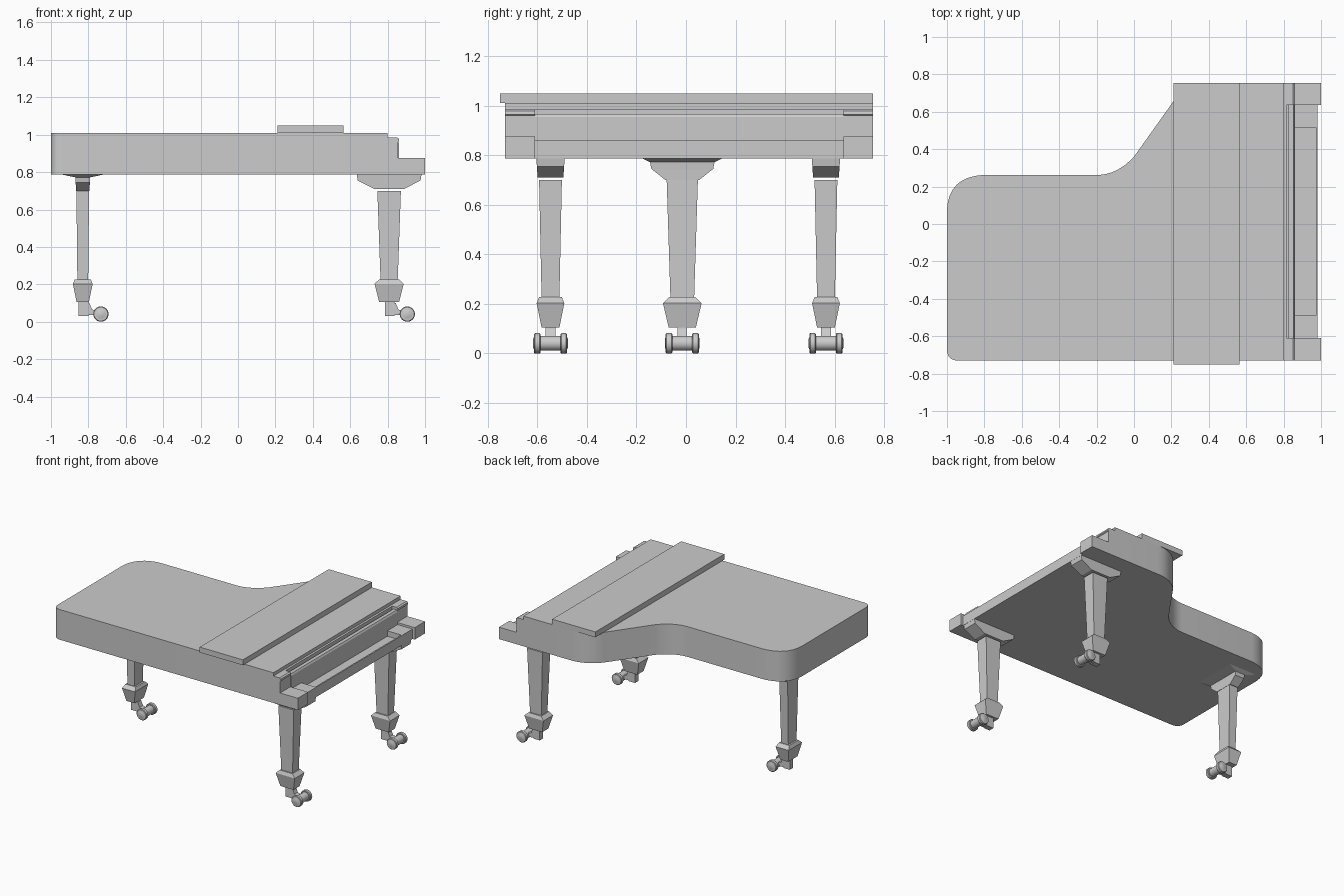
import bpy, bmesh, math
from mathutils import Vector

if "Cube" in bpy.data.objects:
    bpy.data.objects.remove(bpy.data.objects["Cube"])


def finish(name, bm, smooth=False):
    bmesh.ops.recalc_face_normals(bm, faces=bm.faces)
    me = bpy.data.meshes.new(name)
    bm.to_mesh(me)
    bm.free()
    ob = bpy.data.objects.new(name, me)
    bpy.context.collection.objects.link(ob)
    if smooth:
        bpy.ops.object.select_all(action='DESELECT')
        ob.select_set(True)
        bpy.context.view_layer.objects.active = ob
        bpy.ops.object.shade_smooth_by_angle(angle=math.radians(30))
    return ob


def prism(name, pts, vec, smooth=False):
    """Extrude a closed 3D outline along vec."""
    bm = bmesh.new()
    f = bm.faces.new([bm.verts.new(p) for p in pts])
    r = bmesh.ops.extrude_face_region(bm, geom=[f])
    bmesh.ops.translate(bm, vec=vec, verts=[v for v in r['geom'] if isinstance(v, bmesh.types.BMVert)])
    return finish(name, bm, smooth)


def box(name, x, y, z):
    return prism(name, [(x[0], y[0], z[0]), (x[1], y[0], z[0]), (x[1], y[1], z[0]), (x[0], y[1], z[0])],
                 (0, 0, z[1] - z[0]))


def side_profile(name, pts, y0, y1):
    return prism(name, [(x, y0, z) for x, z in pts], (0, y1 - y0, 0))


def bez(a, b, c, n=8):
    """Quadratic curve from a to c pulled towards b."""
    a, b, c = Vector(a), Vector(b), Vector(c)
    return [tuple(a * (1 - t) ** 2 + b * 2 * t * (1 - t) + c * t * t) for t in (i / n for i in range(n + 1))]


def loft(name, rows, cx, cy, turn=False):
    """Stack rectangles given as (z, half length, half width)."""
    bm = bmesh.new()
    rings = []
    for z, a, b in rows:
        if turn:
            a, b = b, a
        rings.append([bm.verts.new((cx + sx * a, cy + sy * b, z)) for sx, sy in ((-1, -1), (1, -1), (1, 1), (-1, 1))])
    for r, s in zip(rings, rings[1:]):
        for i in range(4):
            bm.faces.new((r[i], r[(i + 1) % 4], s[(i + 1) % 4], s[i]))
    bm.faces.new(rings[0])
    bm.faces.new(rings[-1])
    return finish(name, bm)


def lathe_y(name, prof, cx, cy, cz, n=24):
    """Turned part around an axis along y; prof is (y, radius)."""
    bm = bmesh.new()
    rings = [[bm.verts.new((cx + r * math.cos(2 * math.pi * i / n), cy + y, cz + r * math.sin(2 * math.pi * i / n)))
              for i in range(n)] for y, r in prof]
    for r, s in zip(rings, rings[1:]):
        for i in range(n):
            bm.faces.new((r[i], r[(i + 1) % n], s[(i + 1) % n], s[i]))
    bm.faces.new(rings[0])
    bm.faces.new(rings[-1])
    return finish(name, bm, True)


# Curved case
outline = [(0.80, -0.73)]
outline += bez((-0.94, -0.73), (-1, -0.73), (-1, -0.67), 6)
outline += bez((-1, 0.08), (-0.99, 0.25), (-0.81, 0.262))
outline += bez((-0.20, 0.262), (-0.09, 0.262), (0.0, 0.36))
outline += bez((0.21, 0.655), (0.29, 0.755), (0.42, 0.755))
outline += [(0.80, 0.755)]
prism("case", [(x, y, 0.787) for x, y in outline], (0, 0, 0.223), True)

# Folded front lid
box("folded_lid", (0.212, 0.565), (-0.75, 0.755), (1.01, 1.05))

# Arms at either end of the keyboard
arm = [(0.80, 0.787), (1, 0.787), (1, 0.875), (0.855, 0.875), (0.855, 0.96), (0.862, 0.965), (0.86, 0.978),
       (0.85, 0.985), (0.80, 0.985)]
for side, y0, y1 in (("left", -0.73, -0.61), ("right", 0.635, 0.755)):
    side_profile(side + "_arm", arm, y0, y1)

# Keyboard bed, fallboard and key slip
box("key_bed", (0.80, 0.982), (-0.61, 0.635), (0.787, 0.82))
box("key_slip", (0.972, 0.982), (-0.61, 0.635), (0.82, 0.86))
for side, y0, y1 in (("left", -0.61, -0.49), ("right", 0.515, 0.635)):
    box(side + "_key_block", (0.80, 0.972), (y0, y1), (0.82, 0.86))
box("lid_front_rail", (0.80, 0.816), (-0.61, 0.635), (0.82, 0.985))
side_profile("fallboard", [(0.826, 0.82), (0.86, 0.82), (0.86, 0.955), (0.853, 0.967), (0.826, 0.967)], -0.61, 0.635)
box("fallboard_groove", (0.816, 0.826), (-0.61, 0.635), (0.82, 0.93))

# Legs with brackets, feet and casters
shaft = [(0.70, 0.063, 0.046), (0.227, 0.046, 0.036), (0.227, 0.052, 0.046), (0.203, 0.078, 0.056),
         (0.105, 0.053, 0.036)]
front_top = [(0.787, 0.173, 0.057), (0.755, 0.168, 0.055), (0.71, 0.08, 0.052)]
back_top = [(0.787, 0.16, 0.112), (0.772, 0.13, 0.04), (0.745, 0.125, 0.038), (0.70, 0.068, 0.036)]
back_shaft = [(0.70, 0.063, 0.034), (0.227, 0.048, 0.029), (0.227, 0.054, 0.042), (0.203, 0.078, 0.053),
              (0.105, 0.055, 0.033)]
wheel = [(-0.07, 0.018), (-0.067, 0.024), (-0.067, 0.037), (-0.063, 0.041), (-0.044, 0.041), (-0.040, 0.037),
         (-0.040, 0.03)]
wheel += [(-y, r) for y, r in reversed(wheel)]
for name, cx, cy, back in (("front_left_leg", 0.808, -0.547, False), ("front_right_leg", 0.808, 0.565, False),
                           ("back_leg", -0.83, -0.015, True)):
    loft(name + "_bracket", back_top if back else front_top, cx, cy, back)
    loft(name, back_shaft if back else shaft, cx, cy, back)
    box(name + "_caster_post", (cx - 0.022, cx + 0.03), (cy - 0.02, cy + 0.02), (0.03, 0.105))
    side_profile(name + "_caster_fork", [(cx + 0.03, 0.035), (cx + 0.09, 0.035), (cx + 0.09, 0.055),
                                         (cx + 0.05, 0.065), (cx + 0.035, 0.10), (cx + 0.03, 0.10)],
                 cy - 0.02, cy + 0.02)
    lathe_y(name + "_caster_wheels", wheel, cx + 0.097, cy, 0.041)
